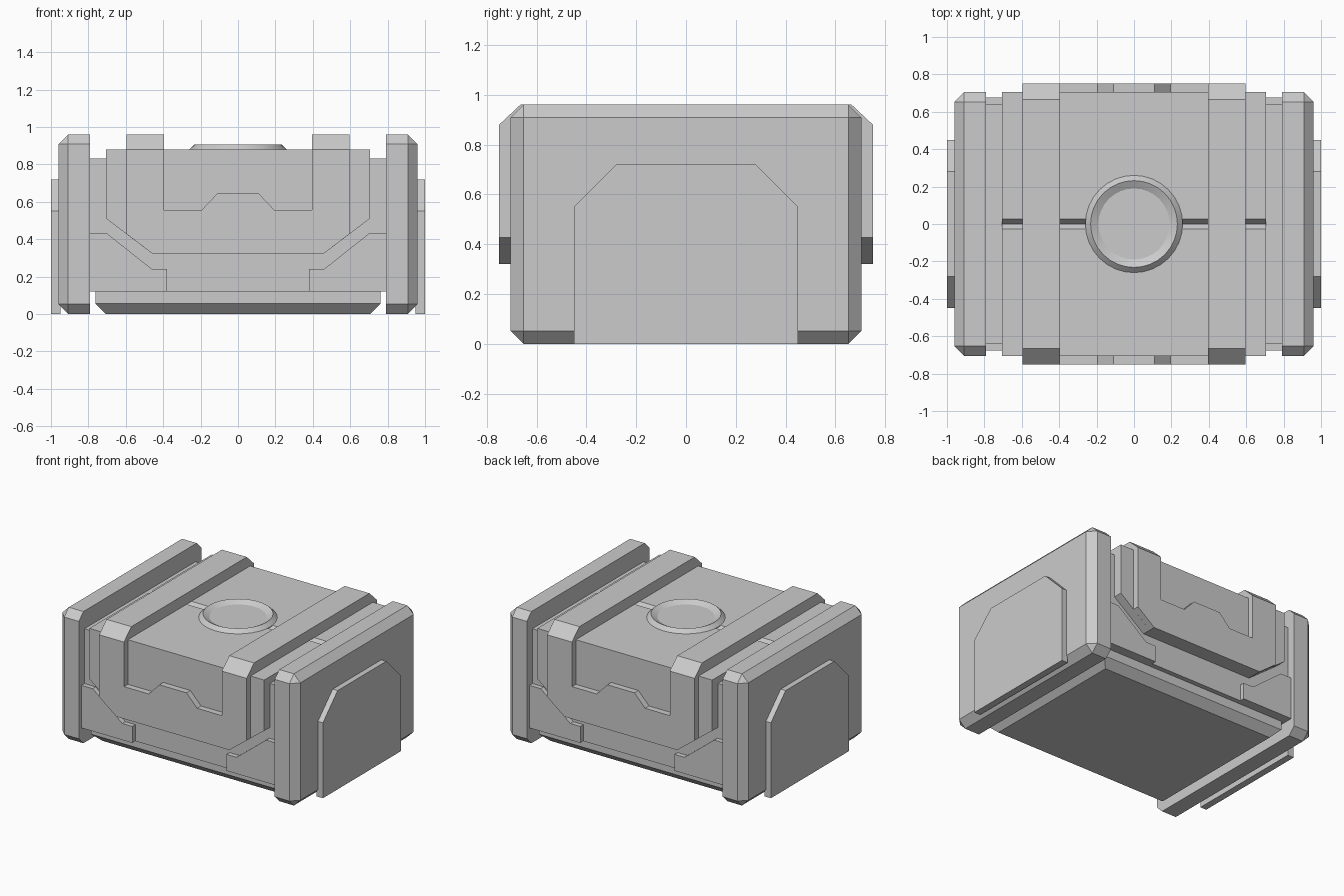
import bpy, bmesh, math
from mathutils import Vector

if "Cube" in bpy.data.objects:
    bpy.data.objects.remove(bpy.data.objects["Cube"])


def finish(bm, name):
    bmesh.ops.recalc_face_normals(bm, faces=bm.faces)
    me = bpy.data.meshes.new(name)
    bm.to_mesh(me)
    bm.free()
    ob = bpy.data.objects.new(name, me)
    bpy.context.collection.objects.link(ob)
    return ob


def prism(name, pts, axis, a, b):
    """Extrude a 2D outline along an axis: 'x' takes (y, z), 'y' takes (x, z)."""
    bm = bmesh.new()
    put = (lambda p, t: (t, p[0], p[1])) if axis == 'x' else (lambda p, t: (p[0], t, p[1]))
    face = bm.faces.new([bm.verts.new(put(p, a)) for p in pts])
    ext = bmesh.ops.extrude_face_region(bm, geom=[face])
    moved = [v for v in ext['geom'] if isinstance(v, bmesh.types.BMVert)]
    bmesh.ops.translate(bm, verts=moved, vec=Vector(put((0, 0), b - a)))
    return finish(bm, name)


def box(name, lo, hi, bevel=0, pick=None):
    """Box between two corners, with chamfers on the edges that pick() accepts."""
    bm = bmesh.new()
    bmesh.ops.create_cube(bm, size=1)
    for v in bm.verts:
        v.co = Vector(lo[i] if v.co[i] < 0 else hi[i] for i in range(3))
    if bevel:
        edges = [e for e in bm.edges if pick(e.verts[0].co, e.verts[1].co)]
        bmesh.ops.bevel(bm, geom=edges, offset=bevel, segments=1,
                        affect='EDGES', profile=0.5)
    return finish(bm, name)


def flip(pts, s):
    return [(s * x, z) for x, z in pts]


# Base slab and main body
box("base", (-.763, -.605, 0), (.763, .605, .125), .055,
    lambda p, q: p.z < .01 and q.z < .01)
box("body", (-.79, -.64, .12), (.79, .64, .83))

# Lid with a V-shaped groove across the top
half = [(.455, .32), (.705, .51), (.705, .88)]
lid = prism("lid", half + flip(half[::-1], -1), 'y', -.705, .705)
cutter = prism("groove_cutter", [(0, .845), (.04, .895), (-.04, .895)], 'x', -.9, .9)
cutter.hide_render = True
mod = lid.modifiers.new("groove", 'BOOLEAN')
mod.operation = 'DIFFERENCE'
mod.solver = 'EXACT'
mod.object = cutter
bpy.context.view_layer.objects.active = lid
bpy.ops.object.modifier_apply(modifier="groove")
bpy.data.objects.remove(cutter)

# Outlines shared by mirrored parts
plate_half = [(.455, .32), (.595, .427), (.595, .88), (.395, .88),
              (.395, .555), (.195, .555), (.11, .645)]
trim = [(.38, .12), (.79, .12), (.79, .43), (.70, .43), (.46, .24), (.38, .24)]
strap = [(-.75, .88), (-.665, .96), (.665, .96), (.75, .88)]
end_plate = [(-.45, 0), (.45, 0), (.45, .55), (.28, .72), (-.28, .72), (-.45, .55)]

# Front and back: clasp plate and corner trims
for s, side in ((-1, "front"), (1, "back")):
    prism(side + "_clasp_plate", plate_half + flip(plate_half[::-1], -1),
          'y', s * .70, s * .75)
    for t, hand in ((-1, "left"), (1, "right")):
        prism(f"{side}_{hand}_trim", flip(trim, t), 'y', s * .63, s * .675)

# Left and right: top strap, end cap and end plate
for s, side in ((-1, "left"), (1, "right")):
    prism(side + "_strap", strap, 'x', s * .395, s * .595)
    lo, hi = sorted((s * .79, s * .96))
    box(side + "_end_cap", (lo, -.705, 0), (hi, .705, .96), .052,
        lambda p, q: max(abs(p.x), abs(q.x)) > .9)
    prism(side + "_end_plate", end_plate, 'x', s * .95, s * 1.0)

# Round dished cap on the lid, spun from a section
bm = bmesh.new()
section = [(.26, .875), (.26, .88), (.232, .907), (.19, .885), (0, .885)]
vs = [bm.verts.new((r, 0, z)) for r, z in section]
es = [bm.edges.new(pair) for pair in zip(vs, vs[1:])]
bmesh.ops.spin(bm, geom=vs + es, cent=(0, 0, 0), axis=(0, 0, 1),
               angle=2 * math.tau / 2, steps=32)
bmesh.ops.remove_doubles(bm, verts=bm.verts, dist=1e-4)
dish = finish(bm, "round_dish")
bpy.ops.object.select_all(action='DESELECT')
dish.select_set(True)
bpy.context.view_layer.objects.active = dish
bpy.ops.object.shade_smooth_by_angle(angle=math.radians(25))
